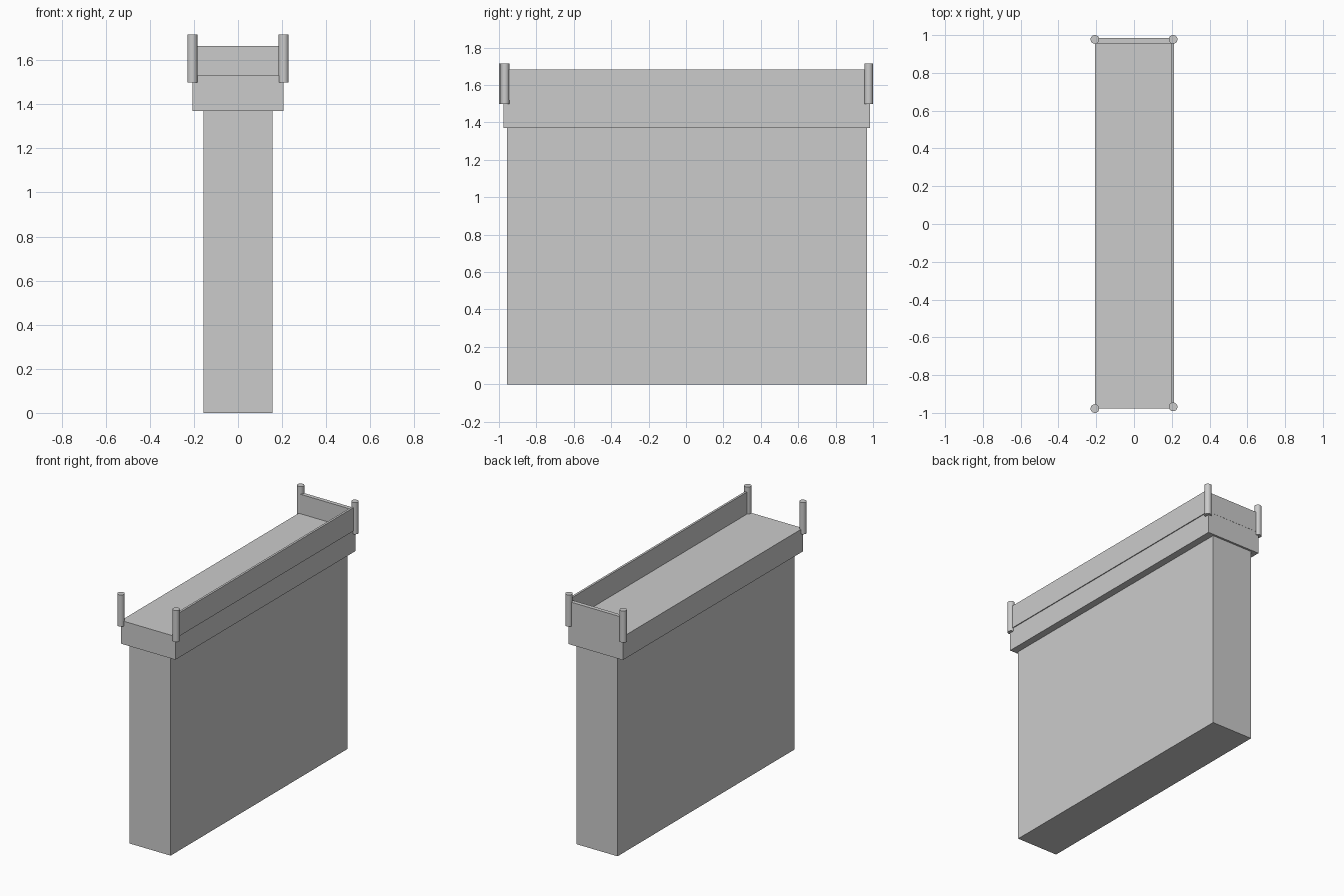
import bpy

if "Cube" in bpy.data.objects:
    bpy.data.objects.remove(bpy.data.objects["Cube"])


def box(name, x, y, z):
    """Box from (min, max) ranges on each axis."""
    bpy.ops.mesh.primitive_cube_add(size=1, location=[sum(r) / 2 for r in (x, y, z)])
    ob = bpy.context.object
    ob.name = name
    ob.scale = [r[1] - r[0] for r in (x, y, z)]
    bpy.ops.object.transform_apply(location=False, rotation=False, scale=True)
    return ob


def post(name, x, y):
    """Round corner post."""
    z0, z1 = 1.498, 1.716
    bpy.ops.mesh.primitive_cylinder_add(vertices=32, radius=0.023, depth=z1 - z0,
                                        location=(x, y, (z0 + z1) / 2))
    bpy.context.object.name = name
    bpy.ops.object.shade_smooth_by_angle()


# Main wall block and the wider slab on top
box("pier_body", (-0.157, 0.157), (-0.957, 0.969), (0, 1.37))
box("top_slab", (-0.207, 0.207), (-0.977, 0.983), (1.37, 1.53))

# Thin parapets on the right and back edges only
box("right_parapet", (0.198, 0.213), (-0.967, 0.977), (1.521, 1.682))
box("back_parapet", (-0.207, 0.207), (0.956, 0.984), (1.521, 1.664))

# Corner posts
post("front_left_post", -0.207, -0.977)
post("front_right_post", 0.207, -0.968)
post("back_left_post", -0.207, 0.977)
post("back_right_post", 0.207, 0.977)
